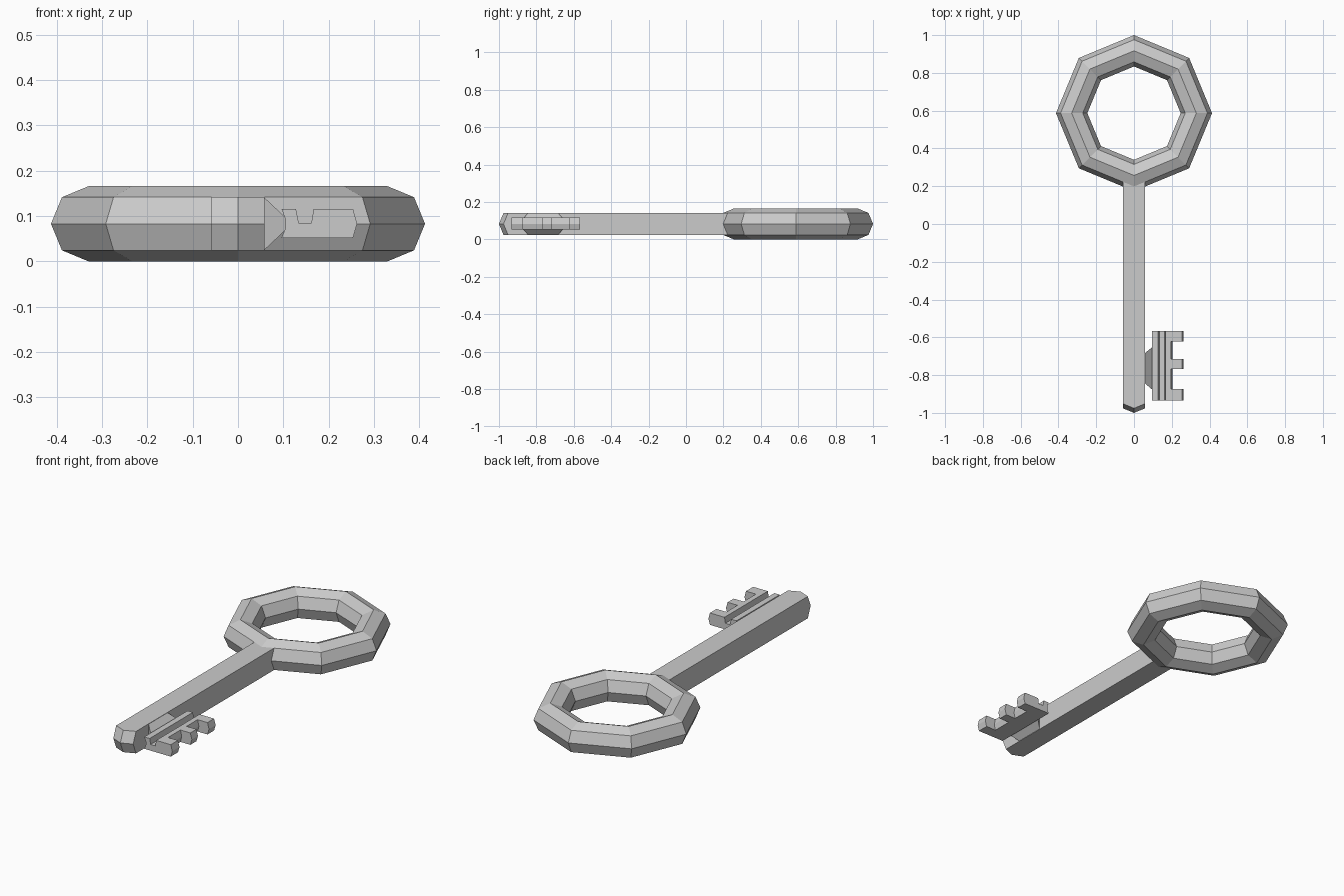
import bpy, bmesh, math

if "Cube" in bpy.data.objects:
    bpy.data.objects.remove(bpy.data.objects["Cube"])

MID = 0.083            # height of the key's centre plane
SLOPE = math.tan(math.radians(22.5))


def finish(name, bm):
    bmesh.ops.recalc_face_normals(bm, faces=bm.faces[:])
    mesh = bpy.data.meshes.new(name)
    bm.to_mesh(mesh)
    bm.free()
    obj = bpy.data.objects.new(name, mesh)
    bpy.context.collection.objects.link(obj)
    return obj


def loft(name, loop_a, loop_b):
    """Closed solid between two matching loops."""
    bm = bmesh.new()
    a = [bm.verts.new(p) for p in loop_a]
    b = [bm.verts.new(p) for p in loop_b]
    bm.faces.new(a)
    bm.faces.new(b[::-1])
    n = len(a)
    for i in range(n):
        j = (i + 1) % n
        bm.faces.new((a[i], b[i], b[j], a[j]))
    return finish(name, bm)


def bar_along_y(name, profile, y0, y1):
    return loft(name, [(x, y0, z) for x, z in profile],
                [(x, y1, z) for x, z in profile])


# Bow: eight-sided ring with an eight-sided section
bpy.ops.mesh.primitive_torus_add(major_segments=8, minor_segments=8,
                                 major_radius=0.33, minor_radius=MID,
                                 location=(0, 0.587, MID))
bpy.context.object.name = "bow_ring"

# Shaft: square bar with a faceted, pointed tip
bm = bmesh.new()
bmesh.ops.create_grid(bm, x_segments=2, y_segments=2, size=0.059)
for v in bm.verts:
    x, h = v.co.x, v.co.y
    v.co = (x, -1 + abs(x) * SLOPE + abs(h) * SLOPE, MID + h)
ext = bmesh.ops.extrude_face_region(bm, geom=bm.faces[:], use_keep_orig=True)
for v in ext["geom"]:
    if isinstance(v, bmesh.types.BMVert):
        v.co.y = 0.25
finish("shaft", bm)


# Neck: joins the shaft to the bit, flaring along y while thinning in z
def rect(x, y0, y1, h):
    return [(x, y0, MID - h), (x, y1, MID - h), (x, y1, MID + h), (x, y0, MID + h)]


loft("bit_neck", rect(0.057, -0.843, -0.684, 0.059),
     rect(0.106, -0.885, -0.645, 0.013))

# Bit spine: plate with a groove along its top
LOW, HIGH = 0.052, 0.116
bar_along_y("bit_spine",
            [(0.096, LOW), (0.195, LOW), (0.203, MID), (0.195, HIGH),
             (0.167, HIGH), (0.162, 0.085), (0.134, 0.085), (0.128, HIGH),
             (0.096, HIGH), (0.105, 0.092), (0.105, 0.074)],
            -0.934, -0.566)

# Bit teeth
for i, (y0, y1) in enumerate([(-0.934, -0.873), (-0.768, -0.716), (-0.622, -0.566)]):
    bar_along_y(f"bit_tooth_{i + 1}",
                [(0.19, LOW), (0.254, LOW), (0.263, MID), (0.254, HIGH), (0.19, HIGH)],
                y0, y1)
